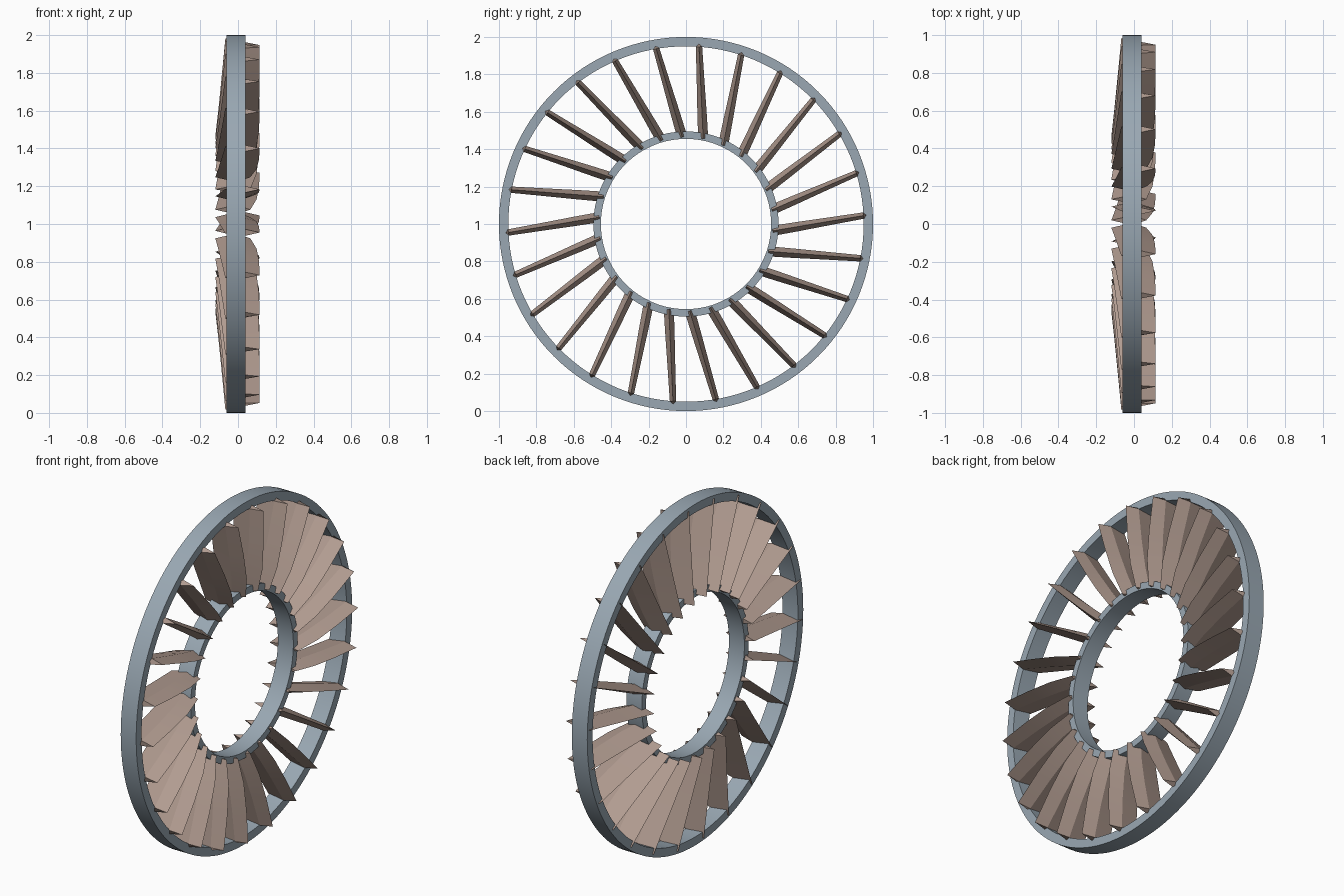
import bpy, bmesh, math
from mathutils import Vector

if "Cube" in bpy.data.objects:
    bpy.data.objects.remove(bpy.data.objects["Cube"])

BLADES = 26
CENTRE_Z = 1.0


def material(name, rgb):
    m = bpy.data.materials.new(name)
    m.diffuse_color = (*rgb, 1)
    m.use_nodes = True
    m.node_tree.nodes["Principled BSDF"].inputs["Base Color"].default_value = m.diffuse_color
    return m


steel = material("blue_grey_steel", (0.32, 0.39, 0.45))
bronze = material("dull_bronze", (0.44, 0.33, 0.28))


def finish(name, bm, mat):
    bmesh.ops.recalc_face_normals(bm, faces=bm.faces[:])
    me = bpy.data.meshes.new(name)
    bm.to_mesh(me)
    bm.free()
    me.materials.append(mat)
    ob = bpy.data.objects.new(name, me)
    bpy.context.collection.objects.link(ob)
    return ob


def polar(x, radius, angle):
    # angle is measured from straight up towards +y
    return Vector((x, radius * math.sin(angle), CENTRE_Z + radius * math.cos(angle)))


def ring(name, r_in, r_out, x0, x1, sides=128):
    # rectangular section swept around the x axis
    bm = bmesh.new()
    profile = [(x0, r_in), (x1, r_in), (x1, r_out), (x0, r_out)]
    loops = [[bm.verts.new(polar(x, r, math.tau * i / sides)) for x, r in profile]
             for i in range(sides)]
    for i in range(sides):
        a, b = loops[i], loops[(i + 1) % sides]
        for j in range(4):
            k = (j + 1) % 4
            bm.faces.new((a[j], a[k], b[k], b[j]))
    ob = finish(name, bm, steel)
    bpy.context.view_layer.objects.active = ob
    ob.select_set(True)
    bpy.ops.object.shade_smooth_by_angle(angle=math.radians(30))
    ob.select_set(False)


ring("outer_ring", 0.95, 1.0, -0.06, 0.04)
ring("inner_ring", 0.455, 0.495, -0.06, 0.04)

# blade stations: radius at the leading edge, radius at the trailing edge,
# leading x, thickest x, trailing x, half thickness
STATIONS = [
    (0.465, 0.465, -0.120, -0.01, 0.065, 0.027),
    (0.62, 0.60, -0.103, 0.015, 0.098, 0.025),
    (0.78, 0.76, -0.087, 0.030, 0.111, 0.021),
    (0.985, 0.95, -0.067, 0.040, 0.115, 0.017),
]
R_ROOT, R_TIP = 0.465, 0.95
ROOT_ANGLE, TIP_ANGLE = math.radians(11.4), math.radians(4.2)

# leaning blades with a diamond section
bm = bmesh.new()
for n in range(BLADES):
    turn = math.tau * n / BLADES
    root = polar(0, R_ROOT, turn + ROOT_ANGLE)
    span = polar(0, R_TIP, turn + TIP_ANGLE) - root
    side = Vector((1, 0, 0)).cross(span).normalized()
    rows = []
    for r_lead, r_trail, lead, mid, trail, half in STATIONS:
        def point(x, r, offset):
            return root + span * ((r - R_ROOT) / (R_TIP - R_ROOT)) + side * offset + Vector((x, 0, 0))
        rows.append([bm.verts.new(p) for p in (
            point(lead, r_lead, 0), point(mid, r_trail, half),
            point(trail, r_trail, 0), point(mid, r_trail, -half))])
    for a, b in zip(rows, rows[1:]):
        for j in range(4):
            k = (j + 1) % 4
            bm.faces.new((a[j], a[k], b[k], b[j]))
    bm.faces.new(rows[0])
    bm.faces.new(rows[-1])
blades = finish("vane_blades", bm, bronze)
bpy.context.view_layer.objects.active = blades
blades.select_set(True)
bpy.ops.object.shade_smooth_by_angle(angle=math.radians(20))
